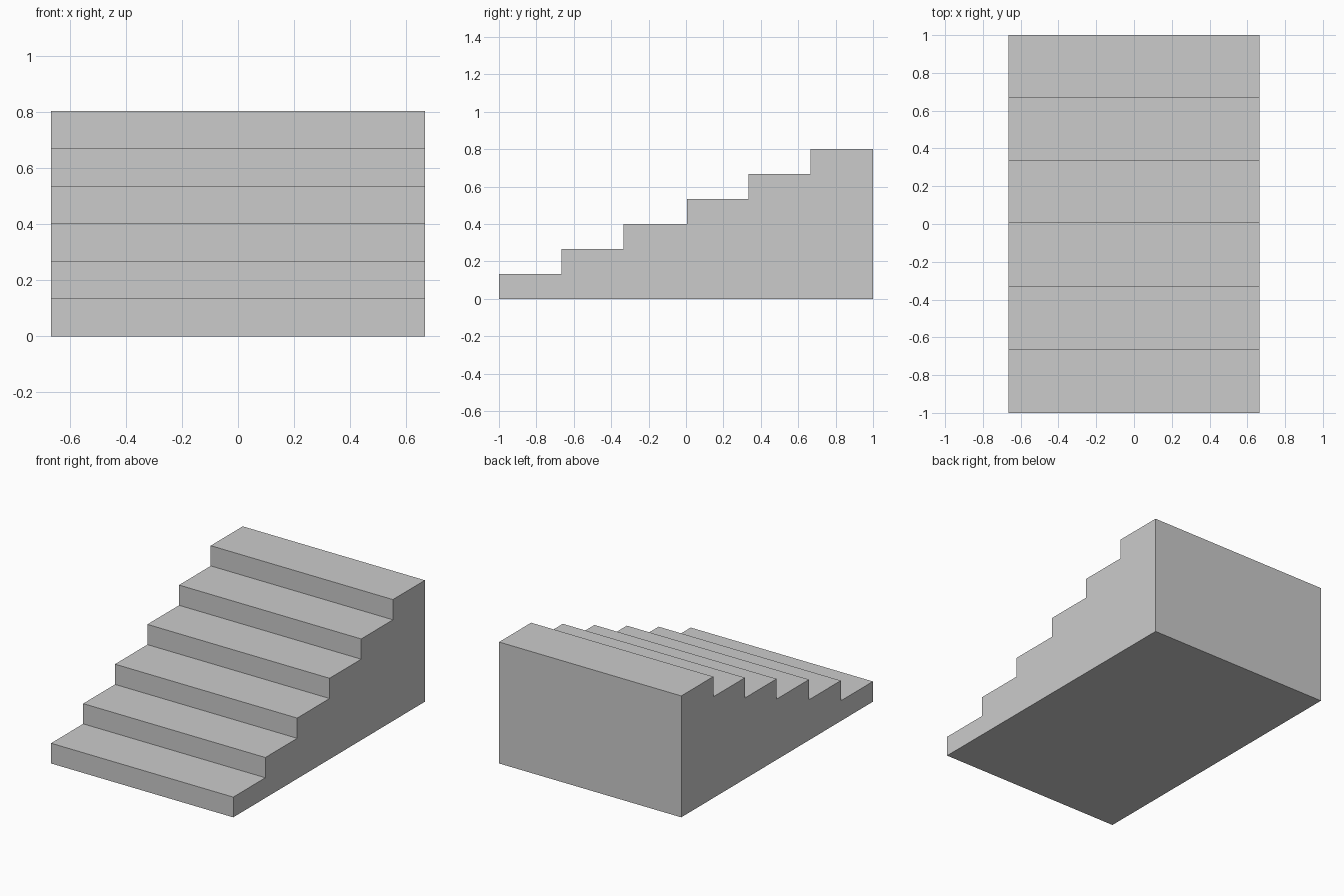
import bpy, bmesh

if "Cube" in bpy.data.objects:
    bpy.data.objects.remove(bpy.data.objects["Cube"])

HALF_WIDTH = 0.6655
HEIGHT = 0.802
edges = [-1.0, -0.665, -0.333, 0.005, 0.335, 0.666, 1.0]
steps = len(edges) - 1
rise = HEIGHT / steps

# Stepped side profile (y, z), from the front bottom corner up to the back
profile = [(edges[0], 0)]
for i in range(steps):
    z = rise * (i + 1)
    profile += [(edges[i], z), (edges[i + 1], z)]
profile.append((edges[-1], 0))

# Extrude the profile across the width
bm = bmesh.new()
side = bm.faces.new([bm.verts.new((-HALF_WIDTH, y, z)) for y, z in profile])
ext = bmesh.ops.extrude_face_region(bm, geom=[side], use_keep_orig=True)
moved = [g for g in ext["geom"] if isinstance(g, bmesh.types.BMVert)]
bmesh.ops.translate(bm, verts=moved, vec=(2 * HALF_WIDTH, 0, 0))
bmesh.ops.recalc_face_normals(bm, faces=bm.faces)

mesh = bpy.data.meshes.new("staircase")
bm.to_mesh(mesh)
bm.free()
bpy.context.collection.objects.link(bpy.data.objects.new("staircase", mesh))
